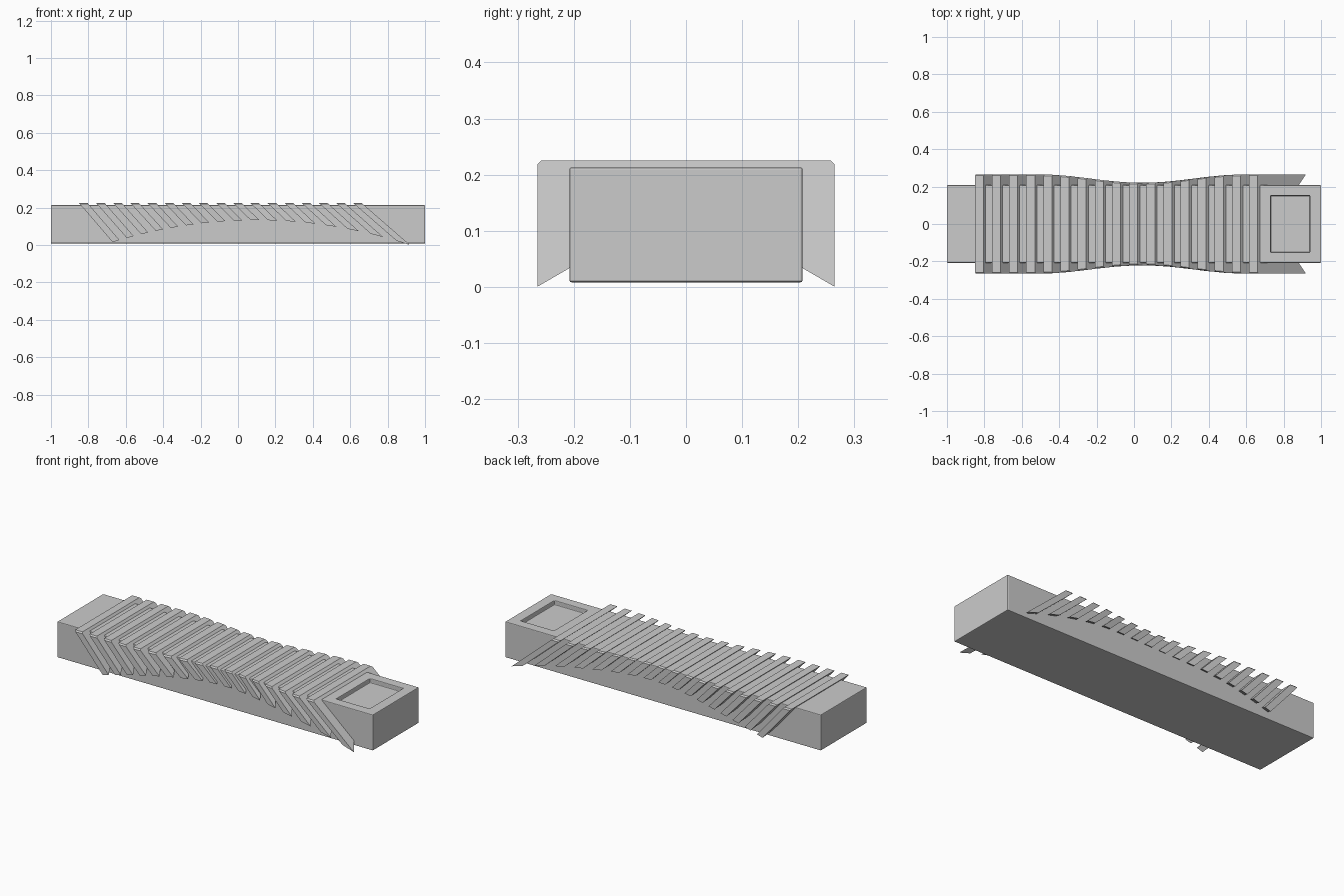
import bpy, bmesh, math
from mathutils import Vector

if "Cube" in bpy.data.objects:
    bpy.data.objects.remove(bpy.data.objects["Cube"])

grey = bpy.data.materials.new("plain grey")
grey.diffuse_color = (0.6, 0.6, 0.6, 1)
grey.use_nodes = True
grey.node_tree.nodes["Principled BSDF"].inputs["Base Color"].default_value = grey.diffuse_color


def finish(bm, name):
    bmesh.ops.recalc_face_normals(bm, faces=bm.faces)
    me = bpy.data.meshes.new(name)
    bm.to_mesh(me)
    bm.free()
    ob = bpy.data.objects.new(name, me)
    bpy.context.collection.objects.link(ob)
    me.materials.append(grey)
    return ob


# Main block with a rectangular recess in its top right end
bm = bmesh.new()
bmesh.ops.create_cube(bm, size=1)
for v in bm.verts:
    v.co = Vector((v.co.x * 2, v.co.y * 0.416, 0.1105 + v.co.z * 0.205))
for co, no in (((0.73, 0, 0), (1, 0, 0)), ((0.94, 0, 0), (1, 0, 0)),
               ((0, -0.152, 0), (0, 1, 0)), ((0, 0.152, 0), (0, 1, 0))):
    bmesh.ops.bisect_plane(bm, geom=bm.verts[:] + bm.edges[:] + bm.faces[:],
                           plane_co=co, plane_no=no)
floor = [f for f in bm.faces if f.calc_center_median().z > 0.21
         and 0.73 < f.calc_center_median().x < 0.94
         and abs(f.calc_center_median().y) < 0.1]
ext = bmesh.ops.extrude_face_region(bm, geom=floor)
for v in ext["geom"]:
    if isinstance(v, bmesh.types.BMVert):
        v.co.z -= 0.025
bmesh.ops.delete(bm, geom=[f for f in floor if f.is_valid], context="FACES_ONLY")
body = finish(bm, "body")
bev = body.modifiers.new("edge bevel", "BEVEL")
bev.width = 0.004
bev.segments = 2
bev.limit_method = "ANGLE"

# Slanted ribs: waisted in plan, with mitred lower ends along an arch
TOP, PITCH, WIDTH, COUNT = 0.225, 0.0916, 0.046, 17


def half_width(x):
    t = max(-1, min(1, (x - 0.04) / 0.55))
    return 0.2425 - 0.0225 * math.cos(math.pi * t)


def arch(x):
    return 0.133 - 0.198 * (x - 0.1) ** 2


def rib_outline(x0, slope):
    z = 0.1
    for _ in range(40):
        z = 0.5 * z + 0.5 * arch(x0 + slope * (TOP - z))
    z = max(z, 0.0)
    w_low = half_width(x0 + slope * (TOP - z))
    w_top = half_width(x0)
    side = [(0.2, z + 0.58 * (w_low - 0.2)), (w_low, z),
            (w_top, TOP - 0.007), (w_top - 0.007, TOP)]
    loop = side + [(-y, h) for y, h in reversed(side)]
    return [(x0 + slope * (TOP - h), y, h) for y, h in loop]


for i in range(COUNT):
    slope = 0.86 + 0.29 * i / (COUNT - 1)
    x0 = -0.851 + i * PITCH
    bm = bmesh.new()
    left = [bm.verts.new(p) for p in rib_outline(x0, slope)]
    right = [bm.verts.new(p) for p in rib_outline(x0 + WIDTH, slope)]
    bm.faces.new(left)
    bm.faces.new(right)
    for a in range(len(left)):
        b = (a + 1) % len(left)
        bm.faces.new((left[a], left[b], right[b], right[a]))
    finish(bm, f"rib_{i + 1}")
